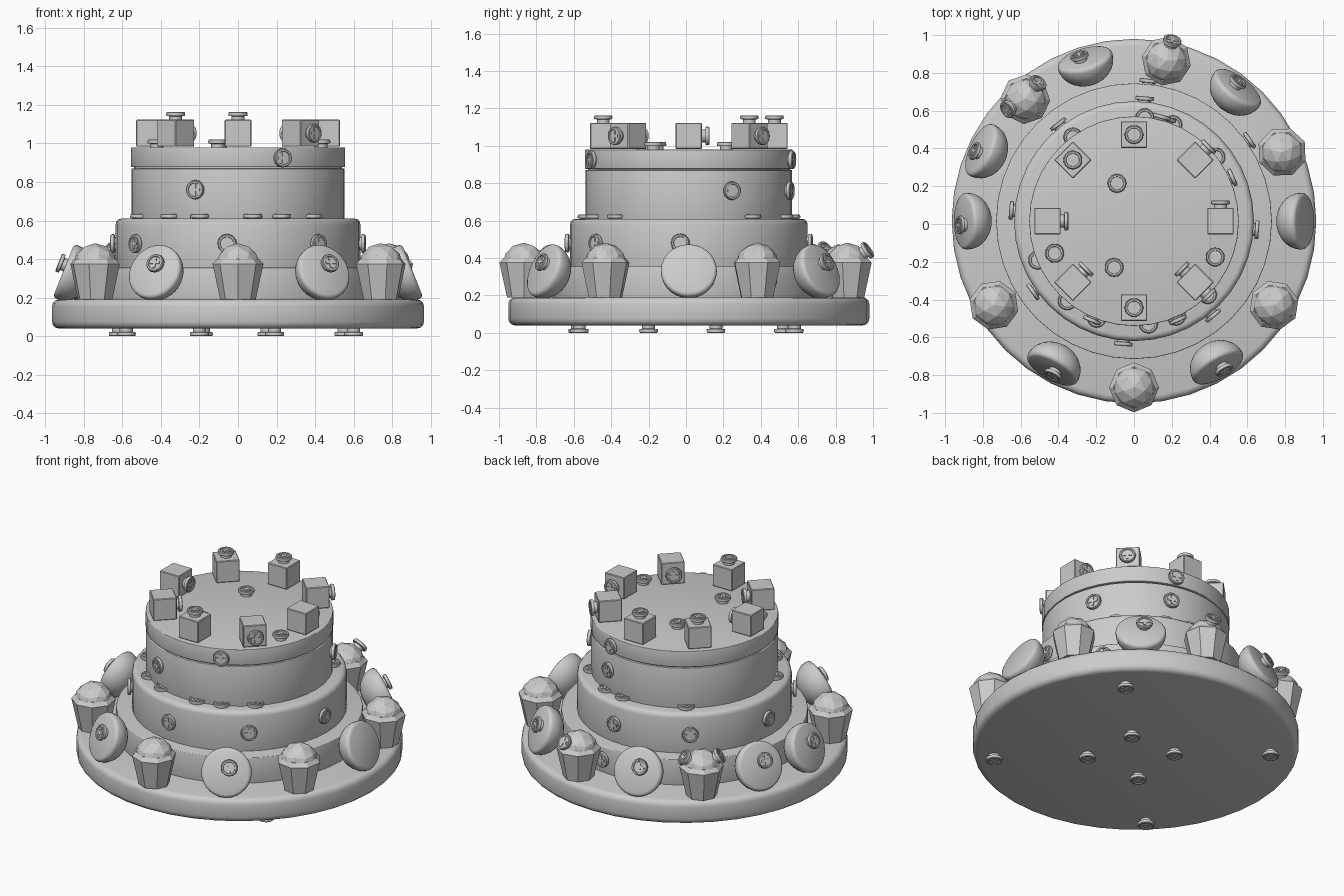
import bpy, bmesh
from math import radians, sin, cos, pi
from mathutils import Vector, Matrix

if "Cube" in bpy.data.objects:
    bpy.data.objects.remove(bpy.data.objects["Cube"], do_unlink=True)

grey = bpy.data.materials.new("light_grey")
grey.use_nodes = True
grey.diffuse_color = (0.6, 0.6, 0.6, 1)
grey.node_tree.nodes["Principled BSDF"].inputs["Base Color"].default_value = (0.6, 0.6, 0.6, 1)

CY = 0.015  # centre of the cake in y
UP = Vector((0, 0, 1))


def polar(r, deg, z=0.0):
    a = radians(deg)
    return Vector((r * cos(a), CY + r * sin(a), z))


def outward(deg, lift=0.0):
    a = radians(deg)
    return Vector((cos(a), sin(a), lift)).normalized()


def frame(pos, normal):
    return Matrix.Translation(pos) @ Vector(normal).to_track_quat('Z', 'Y').to_matrix().to_4x4()


def add_lathe(bm, profile, segs, turn=0.0):
    """Revolve (radius, height) points around z and cap both ends."""
    rings = []
    for r, z in profile:
        rings.append([bm.verts.new((r * cos(turn + 2 * pi * i / segs),
                                    r * sin(turn + 2 * pi * i / segs), z)) for i in range(segs)])
    for a, b in zip(rings, rings[1:]):
        for i in range(segs):
            j = (i + 1) % segs
            bm.faces.new((a[i], a[j], b[j], b[i]))
    bm.faces.new(rings[0][::-1])
    bm.faces.new(rings[-1])


def add_box(bm, size, z):
    m = Matrix.Translation((0, 0, z)) @ Matrix.Diagonal((*size, 1))
    bmesh.ops.create_cube(bm, size=1, matrix=m)


def finish(name, bm, matrix, smooth=False):
    mesh = bpy.data.meshes.new(name)
    bm.to_mesh(mesh)
    bm.free()
    mesh.materials.append(grey)
    ob = bpy.data.objects.new(name, mesh)
    ob.matrix_world = matrix
    bpy.context.collection.objects.link(ob)
    if smooth:
        bpy.ops.object.select_all(action='DESELECT')
        ob.select_set(True)
        bpy.context.view_layer.objects.active = ob
        bpy.ops.object.shade_smooth_by_angle(angle=radians(35))
    return ob


def tier(name, r, z0, z1, low, high):
    """Round cake layer with rounded lower and upper rims."""
    prof = []
    for k in range(4):
        t = pi / 2 * k / 3
        prof.append((r - low + low * sin(t), z0 + low - low * cos(t)))
    for k in range(4):
        t = pi / 2 * k / 3
        prof.append((r - high + high * cos(t), z1 - high + high * sin(t)))
    bm = bmesh.new()
    add_lathe(bm, prof, 40)
    finish(name, bm, Matrix.Translation((0, CY, 0)), True)


# Stacked layers
tier("base_plate", 0.965, 0.04, 0.19, 0.035, 0.035)
tier("bottom_layer", 0.73, 0.185, 0.355, 0.005, 0.005)
tier("middle_layer", 0.635, 0.35, 0.61, 0.005, 0.03)
tier("upper_layer", 0.553, 0.60, 0.87, 0.004, 0.004)
tier("upper_filling", 0.54, 0.865, 0.885, 0.002, 0.002)
tier("top_layer", 0.555, 0.877, 0.98, 0.004, 0.004)

# Shared stud mesh: neck, wide head, recessed face with a cross
bm = bmesh.new()
add_lathe(bm, [(0.034, -0.02), (0.034, 0.018), (0.048, 0.02), (0.05, 0.026), (0.048, 0.037),
               (0.044, 0.04), (0.036, 0.04), (0.034, 0.035)], 20)
add_box(bm, (0.058, 0.015, 0.012), 0.034)
add_box(bm, (0.015, 0.058, 0.012), 0.034)
stud_mesh = finish("stud", bm, frame(polar(0, 0, 0.98) + Vector((-0.09, 0.2, 0)), UP), True).data


def stud(pos, normal):
    ob = bpy.data.objects.new("stud", stud_mesh)
    ob.matrix_world = frame(pos, normal)
    bpy.context.collection.objects.link(ob)


# Studs on the top face and under the plate
for x, y in [(-0.42, -0.155), (-0.105, -0.23), (0.43, -0.175)]:
    stud(Vector((x, y, 0.98)), UP)
for x, y in [(0.55, 0.58), (0.6, -0.57), (-0.62, 0.52), (0.15, 0.16),
             (0.19, -0.2), (-0.18, 0.16), (-0.2, -0.2), (-0.58, -0.58)]:
    stud(Vector((x, y, 0.04)), -UP)

# Studs around the sides of the layers
for r, z, angles in [(0.555, 0.925, (-66, 75)),
                     (0.553, 0.76, (-113, 24, 72)),
                     (0.635, 0.48, (-145, -95, -50, -4, 85, 128, 175)),
                     (0.73, 0.28, (35, 84))]:
    for a in angles:
        stud(polar(r - 0.012, a, z), outward(a))

# Studs half sunk into the ledge
for a in (-158, -130, -111, -82, -66, -45, 38, 68, 84, 126):
    stud(polar(0.55, a, 0.593), UP)

# Ring of cubes on top; each lists its studded face directions
H = 0.07
cubes = {-90: [UP], -45: [outward(-45), outward(135)], 0: [outward(90)], 45: [outward(45)],
         90: [UP], 135: [UP], 180: [outward(0)], 225: [outward(45)]}
for a, normals in cubes.items():
    c = polar(0.458, a, 1.053)
    bm = bmesh.new()
    bmesh.ops.create_cube(bm, size=2 * H)
    bmesh.ops.bevel(bm, geom=bm.edges[:], offset=0.004, segments=1, affect='EDGES')
    finish("top_cube", bm, Matrix.Translation(c) @ Matrix.Rotation(radians(a), 4, 'Z'))
    for n in normals:
        stud(c + n * H, n)

# Cupcakes: eight-sided cup with a faceted ball
cupcakes = {-90: [], -31: [], 25: [], 78.6: [(0.25, 0.85, 0.6)],
            131.7: [(0.5, 0.65, 0.6), (-0.7, -0.4, 0.6)], 211: []}
for a, normals in cupcakes.items():
    r = 0.88 if a == -90 else 0.865
    spin = Matrix.Rotation(radians(a), 4, 'Z')
    bm = bmesh.new()
    add_lathe(bm, [(0.092, 0), (0.132, 0.185), (0.11, 0.21)], 8)
    finish("cupcake_cup", bm, Matrix.Translation(polar(r, a, 0.19)) @ spin)
    bm = bmesh.new()
    bmesh.ops.create_icosphere(bm, subdivisions=2, radius=0.115)
    c = polar(r, a, 0.367)
    finish("cupcake_ball", bm, Matrix.Translation(c) @ spin)
    for n in normals:
        n = Vector(n).normalized()
        stud(c + n * 0.105, n)

# Leaning gumdrops: flat face outward, dome toward the cake
dome = [(0.15 * sin(t), -0.025 - 0.125 * cos(t)) for t in (pi / 2 * k / 8 for k in range(1, 9))]
rim = [(0.149, -0.014), (0.143, -0.005), (0.132, 0.0)]
for a in (-60, 0, 52, 107, 155, 180, 241):
    n = outward(a, 0.4)
    c = polar(0.905, a, 0.34)
    bm = bmesh.new()
    add_lathe(bm, dome + rim, 28)
    finish("gumdrop", bm, frame(c, n), True)
    if a != 0:
        side = Vector((-n.y, n.x, 0)).normalized()
        stud(c + n.cross(side) * 0.03 + side * 0.02, n)
